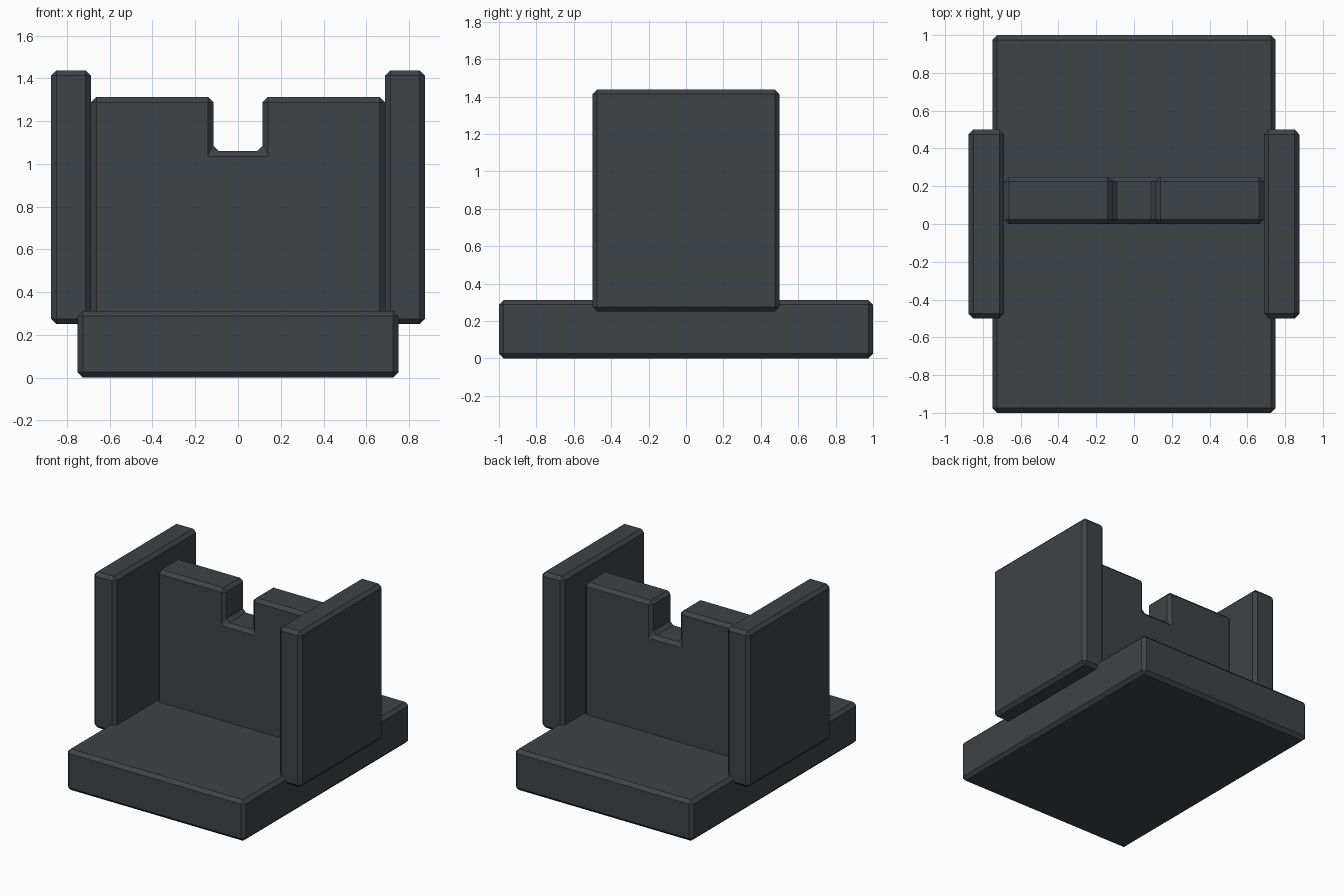
import bpy, bmesh

if "Cube" in bpy.data.objects:
    bpy.data.objects.remove(bpy.data.objects["Cube"])

CHAMFER = 0.025

charcoal = bpy.data.materials.new("charcoal")
charcoal.diffuse_color = (0.05, 0.056, 0.062, 1)
charcoal.use_nodes = True
charcoal.node_tree.nodes["Principled BSDF"].inputs["Base Color"].default_value = charcoal.diffuse_color


def plate(name, outline, y0, y1):
    """Extrude an x-z outline along y and chamfer every edge."""
    bm = bmesh.new()
    face = bm.faces.new([bm.verts.new((x, y0, z)) for x, z in outline])
    ext = bmesh.ops.extrude_face_region(bm, geom=[face])
    moved = [v for v in ext["geom"] if isinstance(v, bmesh.types.BMVert)]
    bmesh.ops.translate(bm, verts=moved, vec=(0, y1 - y0, 0))
    bmesh.ops.recalc_face_normals(bm, faces=bm.faces)
    mesh = bpy.data.meshes.new(name)
    bm.to_mesh(mesh)
    bm.free()
    mesh.materials.append(charcoal)
    obj = bpy.data.objects.new(name, mesh)
    bpy.context.collection.objects.link(obj)
    bevel = obj.modifiers.new("chamfer", "BEVEL")
    bevel.width = CHAMFER
    bevel.segments = 1
    return obj


def rect(x0, x1, z0, z1):
    return [(x0, z0), (x1, z0), (x1, z1), (x0, z1)]


# Flat base slab
plate("base", rect(-0.75, 0.75, 0, 0.3125), -1, 1)

# Upright side panels, overlapping the base edges
plate("side_panel_right", rect(0.6875, 0.875, 0.25, 1.4375), -0.5, 0.5)
plate("side_panel_left", rect(-0.875, -0.6875, 0.25, 1.4375), -0.5, 0.5)

# Cross wall between the panels, with a square notch in its top edge
half = [(0.6875, 0.25), (0.6875, 1.3125), (0.115, 1.3125), (0.115, 1.06)]
plate("notched_wall", half + [(-x, z) for x, z in reversed(half)], 0, 0.25)
